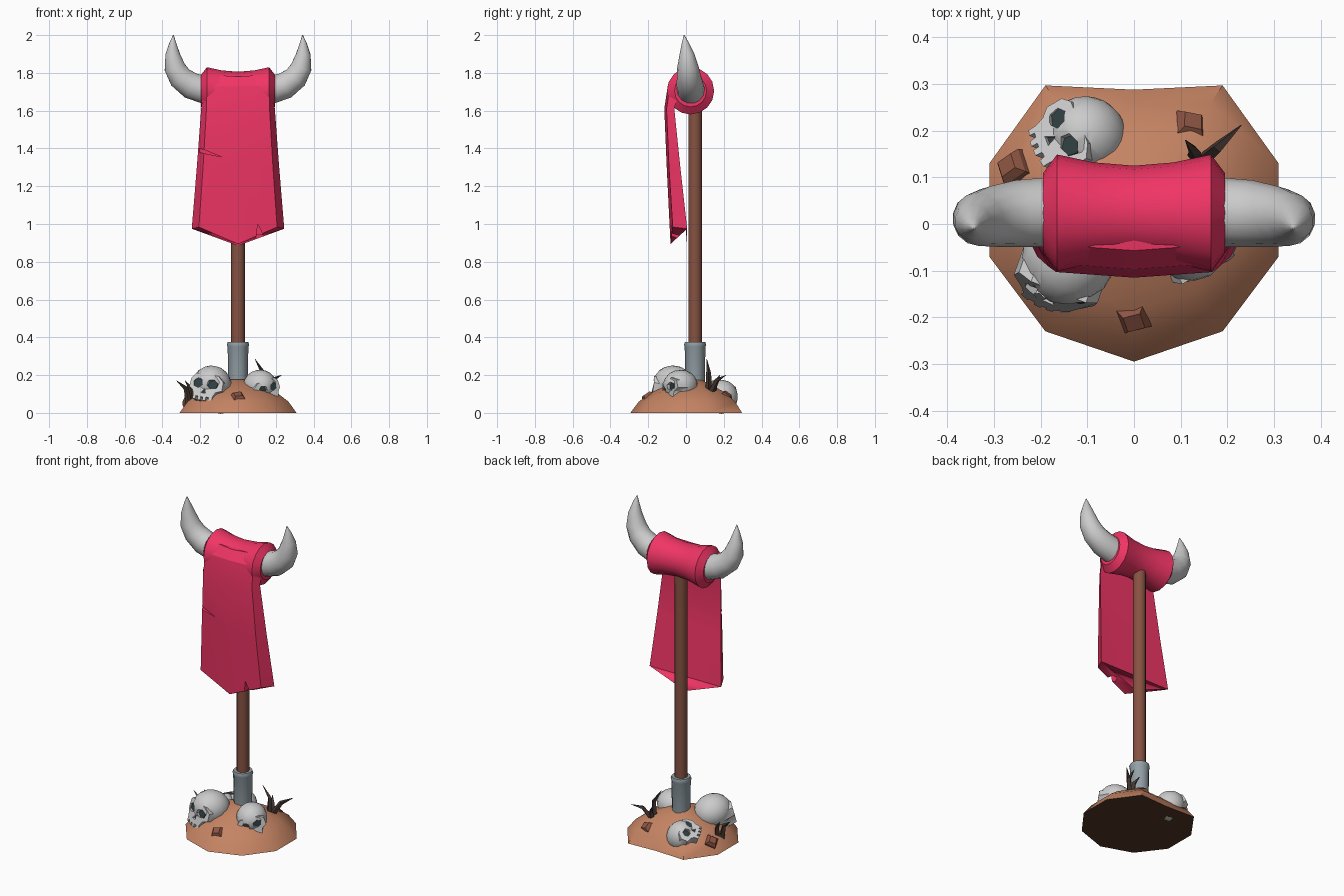
import bpy, bmesh, math
from mathutils import Vector, Matrix

if "Cube" in bpy.data.objects:
    bpy.data.objects.remove(bpy.data.objects["Cube"])


def mat(name, rgb):
    m = bpy.data.materials.new(name)
    m.diffuse_color = (*rgb, 1)
    m.use_nodes = True
    m.node_tree.nodes["Principled BSDF"].inputs["Base Color"].default_value = m.diffuse_color
    return m


RED = mat("red_cloth", (0.87, 0.035, 0.13))
WOOD = mat("wood", (0.24, 0.085, 0.055))
METAL = mat("metal", (0.30, 0.36, 0.39))
EARTH = mat("earth", (0.56, 0.23, 0.125))
DARK_EARTH = mat("dark_earth", (0.09, 0.035, 0.022))
ROCK = mat("rock", (0.26, 0.09, 0.055))
BLADE = mat("dry_grass", (0.06, 0.04, 0.033))
SOCKET = mat("eye_dark", (0.03, 0.05, 0.055))


def add_object(name, mesh, material=None, smooth=0):
    ob = bpy.data.objects.new(name, mesh)
    bpy.context.collection.objects.link(ob)
    if material:
        mesh.materials.append(material)
    if smooth:
        bpy.ops.object.select_all(action='DESELECT')
        ob.select_set(True)
        bpy.context.view_layer.objects.active = ob
        bpy.ops.object.shade_smooth_by_angle(angle=math.radians(smooth))
    return ob


def loft_into(bm, rings):
    """Skin a list of equal point rings and cap both ends (first face is the first cap)."""
    vs = [[bm.verts.new(p) for p in r] for r in rings]
    n = len(rings[0])
    faces = [bm.faces.new(vs[0][::-1])]
    for a, b in zip(vs, vs[1:]):
        for i in range(n):
            j = (i + 1) % n
            faces.append(bm.faces.new((a[i], a[j], b[j], b[i])))
    faces.append(bm.faces.new(vs[-1]))
    bmesh.ops.recalc_face_normals(bm, faces=faces)


def to_mesh(bm, name):
    me = bpy.data.meshes.new(name)
    bm.to_mesh(me)
    bm.free()
    return me


def loft(name, rings, material=None, smooth=0):
    bm = bmesh.new()
    loft_into(bm, rings)
    return add_object(name, to_mesh(bm, name), material, smooth)


def tube(name, path, sides, material=None, smooth=0):
    """Round section swept along (x, y, z, radius) points."""
    pts = [Vector(p[:3]) for p in path]
    rings = []
    for i, p in enumerate(pts):
        t = (pts[min(i + 1, len(pts) - 1)] - pts[max(i - 1, 0)]).normalized()
        u = Vector((0, 1, 0))
        u = (u - t * u.dot(t)).normalized()
        v = t.cross(u)
        rings.append([p + path[i][3] * (u * math.cos(a) + v * math.sin(a))
                      for a in (math.tau * k / sides for k in range(sides))])
    return loft(name, rings, material, smooth)


def prism(outline, y0, y1, bow=0.0):
    """Two rings of an x,z outline, at depths y0 and y1, bowed backwards at the sides."""
    return [[(x, y + bow * x * x, z) for x, z in outline] for y in (y0, y1)]


def cut(ob, cutter, op='DIFFERENCE'):
    m = ob.modifiers.new("cut", 'BOOLEAN')
    m.operation, m.object, m.solver = op, cutter, 'EXACT'
    cutter.hide_render = True
    cutter.hide_set(True)


# earth mound
half = [(0, -0.295), (0.19, -0.23), (0.31, -0.07), (0.31, 0.13), (0.19, 0.297)]
outline = half + [(0, 0.288)] + [(-x, y) for x, y in half[:0:-1]]
levels = [(1, 0), (0.86, 0.06), (0.66, 0.108), (0.38, 0.15), (0.16, 0.178)]
mound = loft("earth_mound", [[(x * s, y * s + 0.03 * (1 - s), z) for x, y in outline]
                             for s, z in levels], EARTH, 45)
mound.data.materials.append(DARK_EARTH)
mound.data.polygons[0].material_index = 1

# pole and metal sleeve
Y = 0.048
tube("pole", [(0, Y, 0.1, 0.036), (0, Y, 1.68, 0.036)], 12, WOOD, 40)
tube("metal_sleeve", [(0, Y, 0.1, 0.05), (0, Y, 0.35, 0.055), (0, Y, 0.36, 0.059),
                      (0, Y, 0.375, 0.054)], 12, METAL, 40)

# cloth roll on the crossbar
roll = [(-0.195, 0.085), (-0.165, 0.125), (-0.085, 0.108), (0, 0.101),
        (0.085, 0.108), (0.165, 0.125), (0.195, 0.085)]
tube("cloth_roll", [(x, 0.024, 1.705, r) for x, r in roll], 16, RED, 35)

# pair of horns
horn = [(0.17, 0.026, 1.708, 0.075), (0.25, 0.022, 1.733, 0.072), (0.305, 0.016, 1.775, 0.065),
        (0.335, 0.01, 1.83, 0.057), (0.346, 0.004, 1.90, 0.039), (0.345, -0.004, 1.96, 0.018),
        (0.342, -0.01, 2.0, 0.002)]
for s, side in ((-1, "left"), (1, "right")):
    tube(side + "_horn", [(s * x, y, z, r) for x, y, z, r in horn], 14, None, 60)

# hanging cloth slab: z, front half width, back half width, front y, back y, centre drop
rows = [(1.79, 0.163, 0.175, -0.045, 0.0, 0.01), (1.73, 0.165, 0.18, -0.085, -0.03, 0),
        (1.61, 0.167, 0.195, -0.103, -0.062, 0), (1.30, 0.185, 0.218, -0.09, -0.03, 0),
        (0.975, 0.207, 0.245, -0.07, 0.006, 0.09)]
rings = []
for z, wf, wb, yf, yb, d in rows:
    rings.append([(-wb, yb, z), (-wf, yf, z + d * 0.1), (0, yf - 0.012, z - d * 0.9),
                  (wf, yf, z + d * 0.1), (wb, yb, z), (0, yb, z - d)])
cloth = loft("hanging_cloth", rings, RED, 25)
tears = [([(-0.26, 1.425), (-0.085, 1.355), (-0.26, 1.39)], -0.055),
         ([(0.105, 1.0), (0.085, 0.84), (0.18, 0.84)], -0.03)]
for tri, depth in tears:
    cut(cloth, loft("tear_cutter", prism(tri, -0.2, depth), RED))

# unit skull: cranium joined with a bowed face plate, hollowed for eyes and nose
bm = bmesh.new()
bmesh.ops.create_uvsphere(bm, u_segments=16, v_segments=10, radius=1,
                          matrix=Matrix.Diagonal((0.97, 1.05, 0.92, 1)))
cranium = add_object("cranium", to_mesh(bm, "cranium"))
side = [(0.6, 0.3), (0.86, 0.05), (0.88, -0.4), (0.62, -0.55), (0.52, -0.78), (0.52, -1.0),
        (0.36, -1.02), (0.34, -0.86), (0.22, -0.86), (0.2, -1.05), (0.06, -1.05), (0.05, -0.88)]
face = loft("face_plate", prism(side + [(-x, z) for x, z in side[::-1]], -0.35, -1.02, 0.38))
eye = [(0.38 + 0.27 * math.cos(a), -0.17 + 0.25 * math.sin(a))
       for a in (math.tau * (k + 0.3) / 6 for k in range(6))]
holes = [eye, [(-x, z) for x, z in eye[::-1]], [(0, -0.42), (0.13, -0.66), (-0.13, -0.66)]]


def hole_mesh(y0, y1):
    b = bmesh.new()
    for h in holes:
        loft_into(b, prism(h, y0, y1))
    return to_mesh(b, "holes")


cutter = add_object("hole_cutter", hole_mesh(-1.5, -0.8))
cut(cranium, face, 'UNION')
cut(cranium, cutter)
bpy.context.view_layer.update()
dg = bpy.context.evaluated_depsgraph_get()
skull_mesh = bpy.data.meshes.new_from_object(cranium.evaluated_get(dg))
for ob in (cranium, face, cutter):
    bpy.data.objects.remove(ob)

# three skulls: location, facing direction, up direction, size
skulls = [("left_skull", (-0.138, -0.065, 0.152), (-0.3, -0.85, 0.2), (0.2, 0.15, 0.95), 0.106),
          ("right_skull", (0.115, -0.03, 0.145), (0.5, -0.85, 0.0), (-0.4, 0.1, 0.9), 0.09),
          ("back_skull", (-0.10, 0.19, 0.085), (-0.5, 0.2, 0.85), (0.75, 0.5, 0.4), 0.088)]
for name, loc, fwd, up, size in skulls:
    y = -Vector(fwd).normalized()
    z = Vector(up)
    z = (z - y * z.dot(y)).normalized()
    m = Matrix((y.cross(z), y, z)).transposed().to_4x4()
    m = Matrix.Translation(loc) @ m @ Matrix.Scale(size, 4)
    add_object(name, skull_mesh.copy(), None, 35).matrix_world = m
    add_object(name + "_sockets", hole_mesh(-0.81, -0.74), SOCKET).matrix_world = m

# small square rocks set along the slope
for x, y, z, turn in ((0, -0.2, 0.082, 0.3), (0.12, 0.21, 0.085, 0.4), (-0.26, 0.12, 0.065, 0.9)):
    rock = loft("rock", [[(s * a, s * b, h) for a, b in ((-1, -1), (1, -1), (1, 1), (-1, 1))]
                         for s, h in ((0.034, -0.03), (0.03, 0.005), (0.019, 0.022))], ROCK)
    q = Vector((x, y, 0.3)).to_track_quat('Z', 'Y')
    rock.matrix_world = Matrix.Translation((x, y, z)) @ q.to_matrix().to_4x4() @ Matrix.Rotation(turn, 4, 'Z')

# dry grass blades: root, middle, tip
blades = [((0.13, 0.12, 0.10), (0.135, 0.12, 0.21), (0.09, 0.11, 0.285)),
          ((0.14, 0.13, 0.10), (0.18, 0.165, 0.175), (0.23, 0.212, 0.20)),
          ((0.13, 0.14, 0.10), (0.13, 0.155, 0.16), (0.11, 0.18, 0.20)),
          ((-0.26, 0.02, 0.05), (-0.275, 0.02, 0.13), (-0.325, 0.03, 0.17)),
          ((-0.24, 0.04, 0.06), (-0.25, 0.05, 0.13), (-0.28, 0.07, 0.17))]
for a, b, c in blades:
    tube("grass_blade", [(*a, 0.018), (*b, 0.013), (*c, 0.001)], 4, BLADE)
